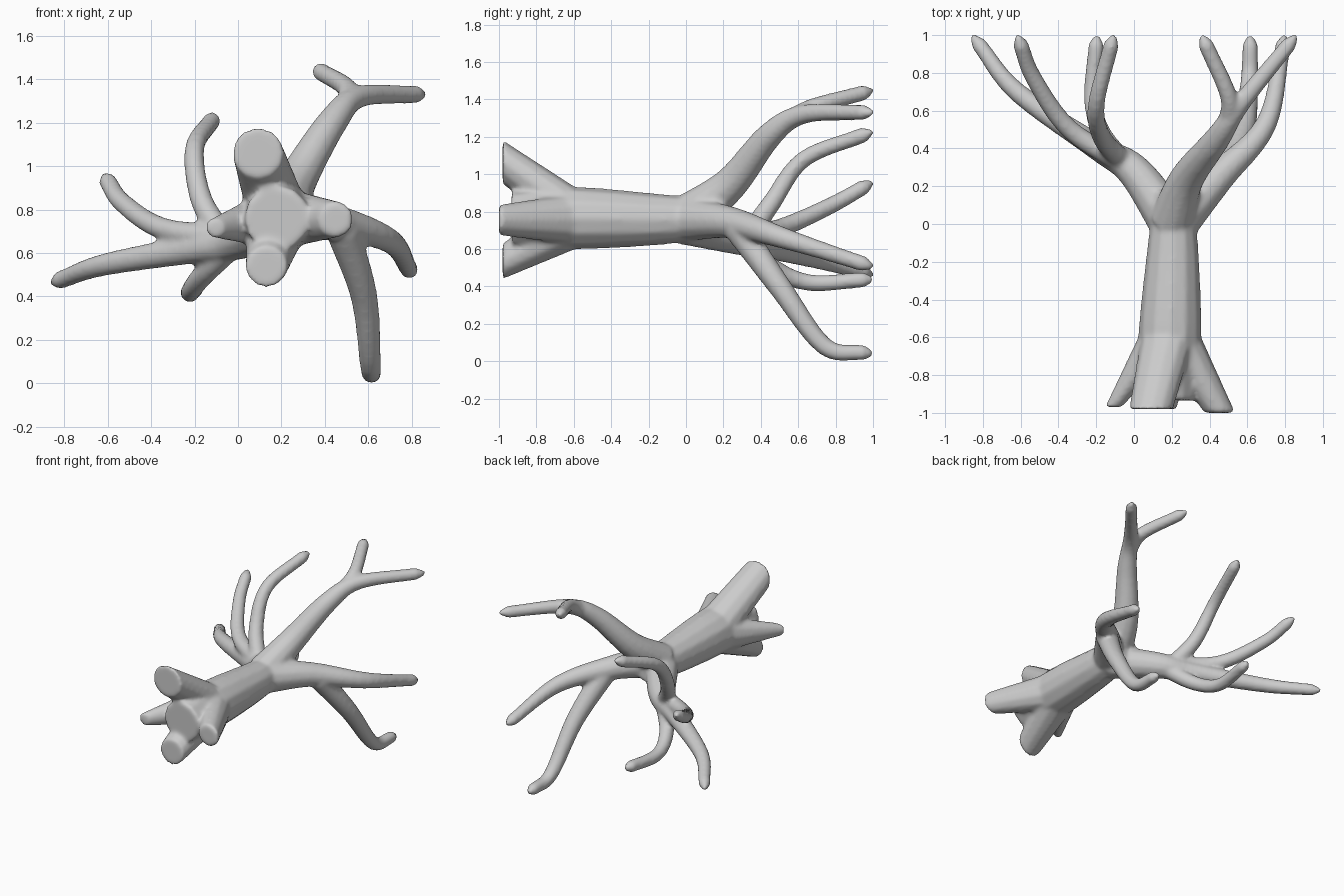
import bpy, bmesh, math
from mathutils import Vector

if "Cube" in bpy.data.objects:
    bpy.data.objects.remove(bpy.data.objects["Cube"])

SIDES, STEPS = 12, 6


def catmull(pts):
    """Smooth curve through a few points."""
    p = [Vector(q) for q in pts]
    p = [2 * p[0] - p[1]] + p + [2 * p[-1] - p[-2]]
    out = []
    for i in range(1, len(p) - 2):
        a, b, c, d = p[i - 1:i + 3]
        for s in range(STEPS):
            t = s / STEPS
            out.append(0.5 * (2 * b + (c - a) * t + (2 * a - 5 * b + 4 * c - d) * t * t
                              + (3 * b - a - 3 * c + d) * t ** 3))
    return out + [p[-2]]


def limb(bm, path, radii, flat=False):
    """Closed tube; flat keeps every ring square to the trunk axis."""
    rings = []
    for i, (q, r) in enumerate(zip(path, radii)):
        a, b = path[max(i - 1, 0)], path[min(i + 1, len(path) - 1)]
        t = Vector((0, 1, 0)) if flat else (b - a).normalized()
        u = t.cross(Vector((1, 0, 0))).normalized()
        v = t.cross(u)
        angles = [math.tau * k / SIDES for k in range(SIDES)]
        rings.append([bm.verts.new(q + r * (u * math.cos(g) + v * math.sin(g))) for g in angles])
    faces = [bm.faces.new(rings[0]), bm.faces.new(rings[-1][::-1])]
    for r, s in zip(rings, rings[1:]):
        for k in range(SIDES):
            n = (k + 1) % SIDES
            faces.append(bm.faces.new((r[k], s[k], s[n], r[n])))
    bmesh.ops.recalc_face_normals(bm, faces=faces)


def branch(bm, r0, pts, tip=0.042):
    """Bough that thins quickly, then ends in a short blunt point."""
    path = catmull(pts)
    n = len(path) - 1
    radii = [tip + (r0 - tip) * (1 - i / n) ** 1.5 for i in range(n + 1)]
    step = (path[-1] - path[-2]).normalized()
    limb(bm, path + [path[-1] + step * 0.05 / step.y], radii + [0.015])


bm = bmesh.new()

# trunk: x, y, z, radius
trunk = catmull([(.18, -.93, .76, .15), (.19, -.6, .765, .168),
                 (.205, -.15, .758, .138), (.21, .18, .765, .1)])
limb(bm, [q.to_3d() for q in trunk], [q.w for q in trunk])

# flared roots: tip x, y, z, radius
for tip in [(.09, -.98, 1.065, .118), (.455, -1, .755, .083),
            (.13, -.98, .535, .097), (-.11, -.97, .715, .045)]:
    root = catmull([(.19, -.55, .76, .145), tip])
    limb(bm, [q.to_3d() for q in root], [q.w for q in root], flat=True)

# upper right bough and twig
branch(bm, .12, [(.2, .02, .78), (.28, .24, .95), (.44, .45, 1.21), (.56, .63, 1.32), (.82, .95, 1.33)])
branch(bm, .055, [(.5, .54, 1.28), (.5, .68, 1.36), (.38, .95, 1.435)])
# lower right bough and hanging twig
branch(bm, .12, [(.22, 0, .76), (.45, .25, .74), (.7, .53, .655), (.79, .95, .52)])
branch(bm, .08, [(.48, .28, .71), (.58, .5, .4), (.61, .74, .08), (.615, .95, .045)])
# left bough and its three twigs
branch(bm, .12, [(.2, 0, .74), (0, .28, .66), (-.2, .41, .62), (-.62, .7, .545), (-.82, .95, .475)])
branch(bm, .06, [(-.02, .3, .67), (-.34, .5, .71), (-.53, .77, .83), (-.6, .95, .93)])
branch(bm, .06, [(-.06, .33, .66), (-.17, .46, .85), (-.2, .63, 1.08), (-.12, .95, 1.21)])
branch(bm, .06, [(-.02, .3, .64), (-.16, .46, .5), (-.22, .66, .42), (-.2, .95, .435)])

mesh = bpy.data.meshes.new("bare_tree")
bm.to_mesh(mesh)
bm.free()
tree = bpy.data.objects.new("bare_tree", mesh)
bpy.context.collection.objects.link(tree)

# fuse the limbs into one skin and soften the joints
remesh = tree.modifiers.new("fuse", 'REMESH')
remesh.mode = 'VOXEL'
remesh.voxel_size = 0.013
remesh.use_smooth_shade = True
soften = tree.modifiers.new("soften", 'SMOOTH')
soften.factor = 0.5
soften.iterations = 8
